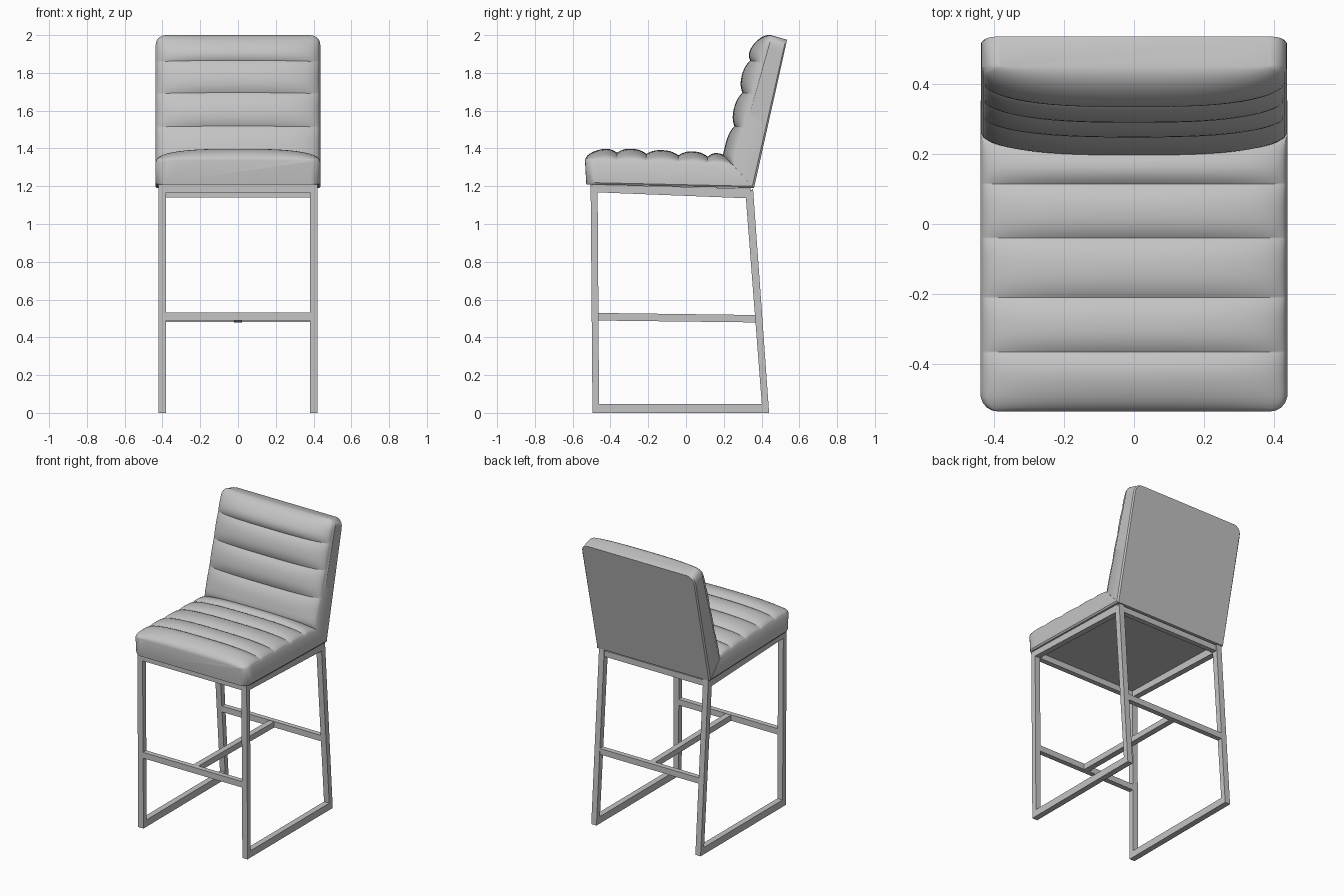
import bpy, bmesh, math
from mathutils import Vector

cube = bpy.data.objects.get("Cube")
if cube:
    bpy.data.objects.remove(cube)


def make_material(name, value):
    mat = bpy.data.materials.new(name)
    mat.use_nodes = True
    colour = (value, value, value, 1)
    mat.diffuse_color = colour
    mat.node_tree.nodes["Principled BSDF"].inputs["Base Color"].default_value = colour
    return mat


GREY = make_material("light grey", 0.55)


def finish(name, bm, smooth=False):
    bmesh.ops.recalc_face_normals(bm, faces=bm.faces)
    mesh = bpy.data.meshes.new(name)
    bm.to_mesh(mesh)
    bm.free()
    mesh.materials.append(GREY)
    obj = bpy.data.objects.new(name, mesh)
    bpy.context.collection.objects.link(obj)
    if smooth:
        bpy.ops.object.select_all(action='DESELECT')
        obj.select_set(True)
        bpy.context.view_layer.objects.active = obj
        bpy.ops.object.shade_smooth_by_angle(angle=math.radians(35))
    return obj


def prism(name, outline, x0, x1):
    """Extrude a side outline of (y, z) points from x0 to x1."""
    bm = bmesh.new()
    face = bm.faces.new([bm.verts.new((x0, y, z)) for y, z in outline])
    new = bmesh.ops.extrude_face_region(bm, geom=[face])["geom"]
    bmesh.ops.translate(bm, vec=(x1 - x0, 0, 0),
                        verts=[v for v in new if isinstance(v, bmesh.types.BMVert)])
    return finish(name, bm)


def quarter(t):
    """Rise from 0 to 1 along a quarter circle."""
    t = min(max(t, 0), 1)
    return math.sqrt(1 - (1 - t) ** 2)


def cushion(name, base, seam, up, half, puff, ends, creases, round_start, round_end):
    """Loft a channelled cushion: slab between base and seam lines, puffed crown above."""
    base = [Vector((0, *p)) for p in base]
    seam = [Vector((0, *p)) for p in seam]
    up = Vector((0, *up))
    radius, depth, steps, across = 0.05, 0.024, 12, 32
    bm = bmesh.new()
    rings = []
    edges = [0, *creases, 1]
    for i, (a, b) in enumerate(zip(edges, edges[1:])):
        for k in range(0 if i == 0 else 1, steps + 1):
            s = -math.cos(math.pi * k / steps)
            v = a + (b - a) * (s + 1) / 2
            low, high = base[0].lerp(base[1], v), seam[0].lerp(seam[1], v)
            length = (seam[1] - seam[0]).length
            # rounded plan corners
            w = half
            if round_start:
                w -= radius * (1 - quarter(v * length / radius))
            if round_end:
                w -= radius * (1 - quarter((1 - v) * length / radius))
            # channels pinch towards the creases, not at the outer ends
            outer = (i == 0 and s < 0) or (b == 1 and s > 0)
            pinch = 0 if outer else depth * abs(s) ** 2.5
            rise = puff[0] + (puff[1] - puff[0]) * v - pinch
            rise *= quarter(v / ends[0]) * quarter((1 - v) / ends[1])
            ring = []
            for inset, level in ((0.008, 0), (0, 0.08), (0, 0.94)):
                ring.append(low.lerp(high, level) + Vector((-w + inset, 0, 0)))
            for j in range(across + 1):
                c = -math.cos(math.pi * j / across)
                crown = (1 - abs(c) ** 2.8) ** (1 / 2.3)
                ring.append(high + up * rise * crown + Vector((c * (w - 0.005), 0, 0)))
            for inset, level in ((0, 0.94), (0, 0.08), (0.008, 0)):
                ring.append(low.lerp(high, level) + Vector((w - inset, 0, 0)))
            rings.append([bm.verts.new(p) for p in ring])
    for r0, r1 in zip(rings, rings[1:]):
        for j in range(len(r0)):
            n = (j + 1) % len(r0)
            bm.faces.new((r0[j], r0[n], r1[n], r1[j]))
    bm.faces.new(rings[0])
    bm.faces.new(rings[-1])
    return finish(name, bm, True)


# Upholstery
cushion("seat_cushion", [(-0.528, 1.21), (0.36, 1.19)], [(-0.535, 1.335), (0.245, 1.315)],
        (0, 1), 0.438, (0.074, 0.06), (0.22, 0.14), (0.218, 0.417, 0.635, 0.833), True, False)
cushion("back_cushion", [(0.36, 1.19), (0.535, 1.975)], [(0.25, 1.31), (0.45, 2.0)],
        (-1, 0.15), 0.436, (0.066, 0.1), (0.08, 0.24), (0.29, 0.545, 0.79), False, True)

# Side frames: sloping legs, floor runner and seat rail
FRONT_LEG = [(-0.495, 0), (-0.46, 0), (-0.468, 1.18), (-0.505, 1.21)]
REAR_LEG = [(0.405, 0), (0.44, 0), (0.355, 1.187), (0.316, 1.15)]
RUNNER = [(-0.47, 0), (0.42, 0), (0.42, 0.048), (-0.47, 0.048)]
SEAT_RAIL = [(-0.48, 1.168), (0.33, 1.136), (0.345, 1.187), (-0.5, 1.21)]
for side, sign in (("left", 1), ("right", -1)):
    for part, outline in (("front_leg", FRONT_LEG), ("rear_leg", REAR_LEG),
                          ("floor_runner", RUNNER), ("seat_rail", SEAT_RAIL)):
        prism(f"{side}_{part}", outline, sign * 0.38, sign * 0.42)

# Cross members between the side frames
for part, y, z in (("front_seat_rail", -0.504, 1.168), ("rear_seat_rail", 0.317, 1.14),
                   ("front_stretcher", -0.499, 0.49), ("rear_stretcher", 0.368, 0.48)):
    prism(part, [(y, z), (y + 0.035, z), (y + 0.035, z + 0.041), (y, z + 0.041)], -0.385, 0.385)
prism("centre_stretcher", [(-0.47, 0.489), (0.375, 0.479), (0.375, 0.518), (-0.47, 0.529)],
      -0.02, 0.02)
